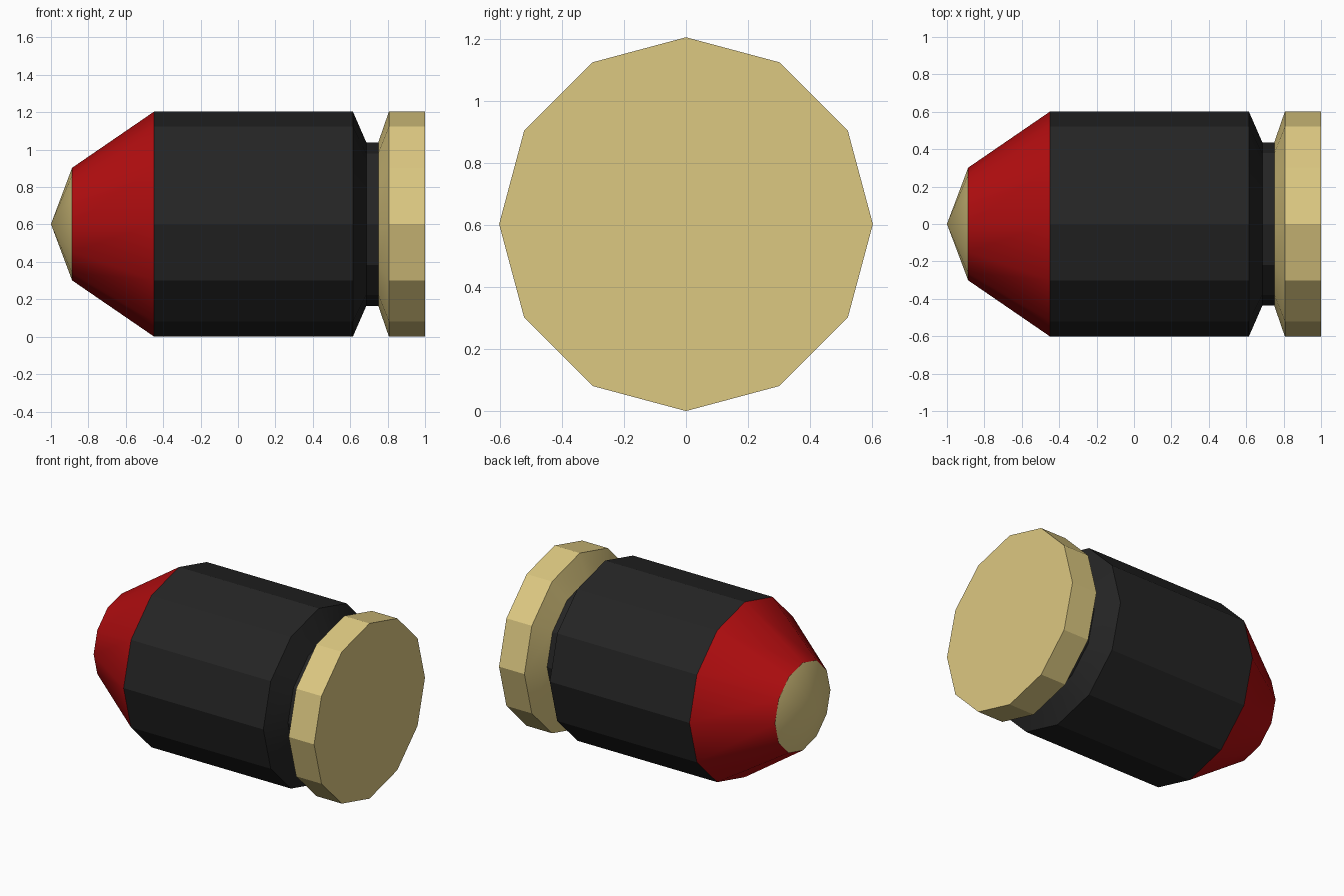
import bpy, bmesh, math

if "Cube" in bpy.data.objects:
    bpy.data.objects.remove(bpy.data.objects["Cube"])

SIDES = 12
RADIUS = 0.602


def material(name, rgb):
    m = bpy.data.materials.new(name)
    m.diffuse_color = (*rgb, 1)
    m.use_nodes = True
    m.node_tree.nodes["Principled BSDF"].inputs["Base Color"].default_value = m.diffuse_color
    return m


def lathe(name, profile, mat):
    """Revolve (x, radius) points around the horizontal axis."""
    bm = bmesh.new()
    rings = []
    for x, r in profile:
        count = SIDES if r > 0 else 1
        rings.append([bm.verts.new((x, r * math.sin(math.tau * i / SIDES),
                                    RADIUS + r * math.cos(math.tau * i / SIDES)))
                      for i in range(count)])
    for a, b in zip(rings, rings[1:]):
        for i in range(SIDES):
            j = (i + 1) % SIDES
            if len(a) == 1:
                bm.faces.new((a[0], b[j], b[i]))
            else:
                bm.faces.new((a[i], a[j], b[j], b[i]))
    # Flat cap on the base end only; other ends meet the next part
    if profile[-1][0] == 1.0:
        bm.faces.new(rings[-1])
    for f in bm.faces:
        f.normal_update()
        c = f.calc_center_median()
        out = c.copy()
        out.x, out.z = 0, c.z - RADIUS
        if abs(f.normal.x) > 0.999:
            out.x = 1
        if f.normal.dot(out) < 0:
            f.normal_flip()
    mesh = bpy.data.meshes.new(name)
    bm.to_mesh(mesh)
    bm.free()
    mesh.materials.append(mat)
    ob = bpy.data.objects.new(name, mesh)
    bpy.context.collection.objects.link(ob)
    # Cones blend smoothly, straight walls keep their facets
    bpy.ops.object.select_all(action='DESELECT')
    ob.select_set(True)
    bpy.context.view_layer.objects.active = ob
    bpy.ops.object.shade_smooth_by_angle(angle=math.radians(29.5))
    return ob


brass = material("brass", (0.72, 0.58, 0.22))
red = material("red", (0.45, 0.004, 0.005))
black = material("black", (0.018, 0.018, 0.018))

# Pointed tip, painted band, casing with extractor groove, base rim
lathe("nose_tip", [(-1.0, 0), (-0.887, 0.301)], brass)
lathe("nose_band", [(-0.887, 0.301), (-0.448, RADIUS)], red)
lathe("casing", [(-0.448, RADIUS), (0.614, RADIUS), (0.686, 0.437), (0.75, 0.437)], black)
lathe("base_rim", [(0.75, 0.437), (0.807, RADIUS), (1.0, RADIUS)], brass)
